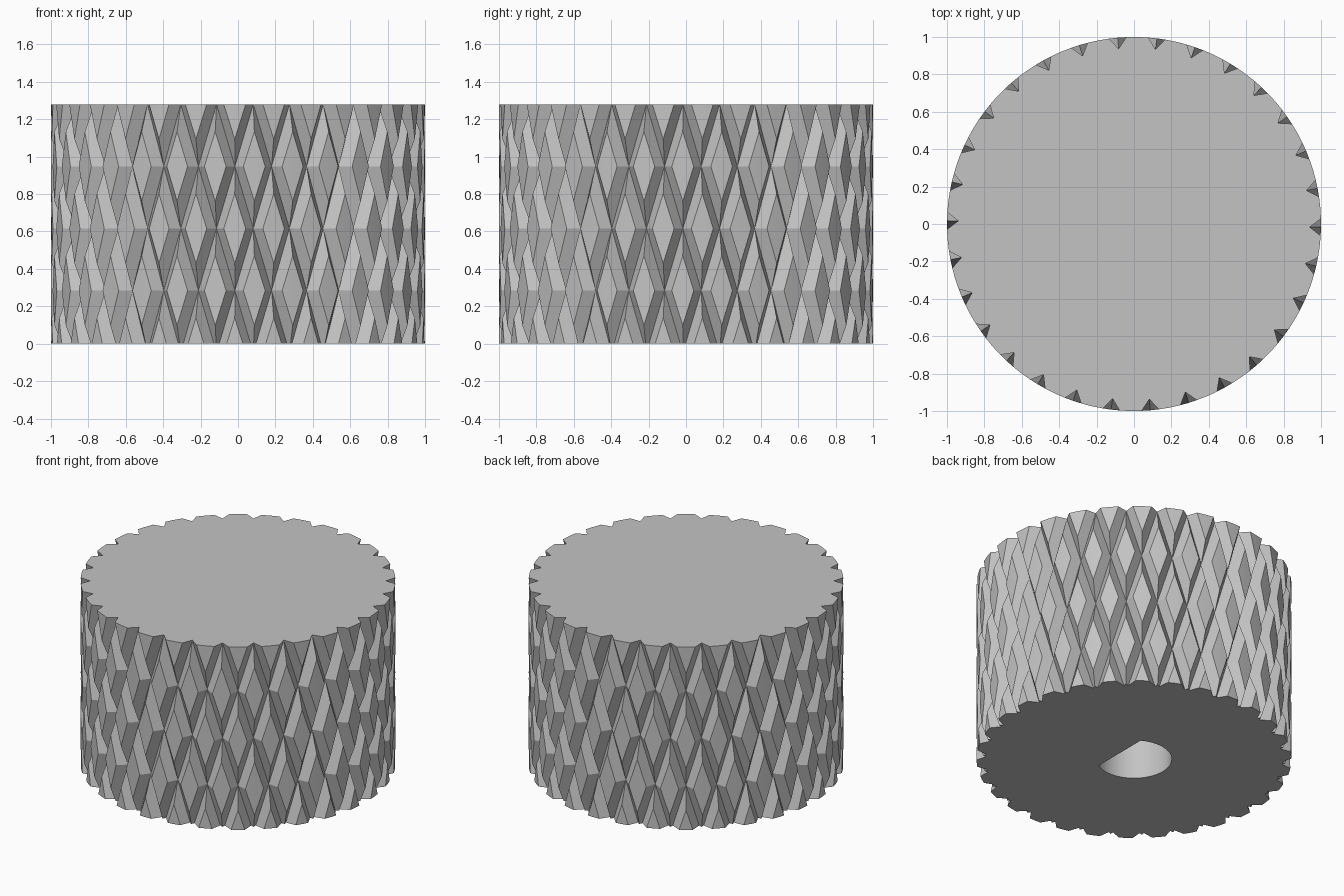
import bpy, bmesh
from math import radians, sin, cos, acos
from mathutils import Vector

cube = bpy.data.objects.get("Cube")
if cube:
    bpy.data.objects.remove(cube, do_unlink=True)

HEIGHT, PITCH = 1.28, 0.332      # body height, spacing of groove crossings
COUNT, HALF = 30, 6.0            # diamonds around, half a diamond in degrees
FLAT = 0.56                      # flat top size as a share of a diamond
R_OUT, R_IN = 1.0, 0.94          # flat tops and groove floors
BORE_R, BORE_FLAT, BORE_DEPTH = 0.24, 0.12, 0.95

grey = bpy.data.materials.new("plain_grey")
grey.use_nodes = True
colour = (0.55, 0.55, 0.55, 1)
grey.diffuse_color = colour
grey.node_tree.nodes["Principled BSDF"].inputs["Base Color"].default_value = colour


def finish(bm, name):
    bmesh.ops.recalc_face_normals(bm, faces=bm.faces)
    mesh = bpy.data.meshes.new(name)
    bm.to_mesh(mesh)
    bm.free()
    mesh.materials.append(grey)
    obj = bpy.data.objects.new(name, mesh)
    bpy.context.collection.objects.link(obj)
    return obj


def polar(radius, degrees, z):
    a = radians(degrees)
    return Vector((radius * cos(a), radius * sin(a), z))


def add_diamond(bm, angle, z):
    """One knurl diamond: a raised flat with four sloping flanks."""
    corners = [(-1, 0), (0, -1), (1, 0), (0, 1)]
    outer, inner = [[bm.verts.new(polar(r, angle + HALF * s * u, z + PITCH * s * v))
                     for u, v in corners] for r, s in ((R_IN, 1), (R_OUT, FLAT))]
    for i in range(4):
        j = (i + 1) % 4
        bm.faces.new((outer[i], outer[j], inner[j], inner[i]))
    bm.faces.new((inner[0], inner[1], inner[3]))
    bm.faces.new((inner[1], inner[2], inner[3]))


# Knurled body: staggered rows of diamonds, trimmed level and capped
bm = bmesh.new()
for row in range(-1, 6):
    for i in range(COUNT):
        add_diamond(bm, 5 + HALF * (2 * i + row % 2), HEIGHT - PITCH * row)
bmesh.ops.remove_doubles(bm, verts=bm.verts, dist=0.0005)
for z, normal in ((0, (0, 0, -1)), (HEIGHT, (0, 0, 1))):
    bmesh.ops.bisect_plane(bm, geom=bm.verts[:] + bm.edges[:] + bm.faces[:], dist=0.0005,
                           plane_co=(0, 0, z), plane_no=normal, clear_outer=True)
bmesh.ops.holes_fill(bm, edges=[e for e in bm.edges if e.is_boundary], sides=0)
body = finish(bm, "knurled_body")

# D-shaped shaft bore, open at the underside
bm = bmesh.new()
start = acos(BORE_FLAT / BORE_R)
steps = 48
sweep = 2 * (radians(180) - start)
profile = [bm.verts.new((BORE_R * cos(start + sweep * i / steps),
                         BORE_R * sin(start + sweep * i / steps), -0.1))
           for i in range(steps + 1)]
face = bm.faces.new(profile)
top = bmesh.ops.extrude_face_region(bm, geom=[face])["geom"]
bmesh.ops.translate(bm, vec=(0, 0, BORE_DEPTH + 0.1),
                    verts=[g for g in top if isinstance(g, bmesh.types.BMVert)])
cutter = finish(bm, "bore_cutter")
cutter.hide_render = True

bore = body.modifiers.new("shaft_bore", "BOOLEAN")
bore.operation = "DIFFERENCE"
bore.solver = "EXACT"
bore.object = cutter
bpy.ops.object.select_all(action="DESELECT")
body.select_set(True)
bpy.context.view_layer.objects.active = body
bpy.ops.object.modifier_apply(modifier=bore.name)
bpy.data.objects.remove(cutter, do_unlink=True)
bpy.ops.object.shade_smooth_by_angle(angle=radians(10))
